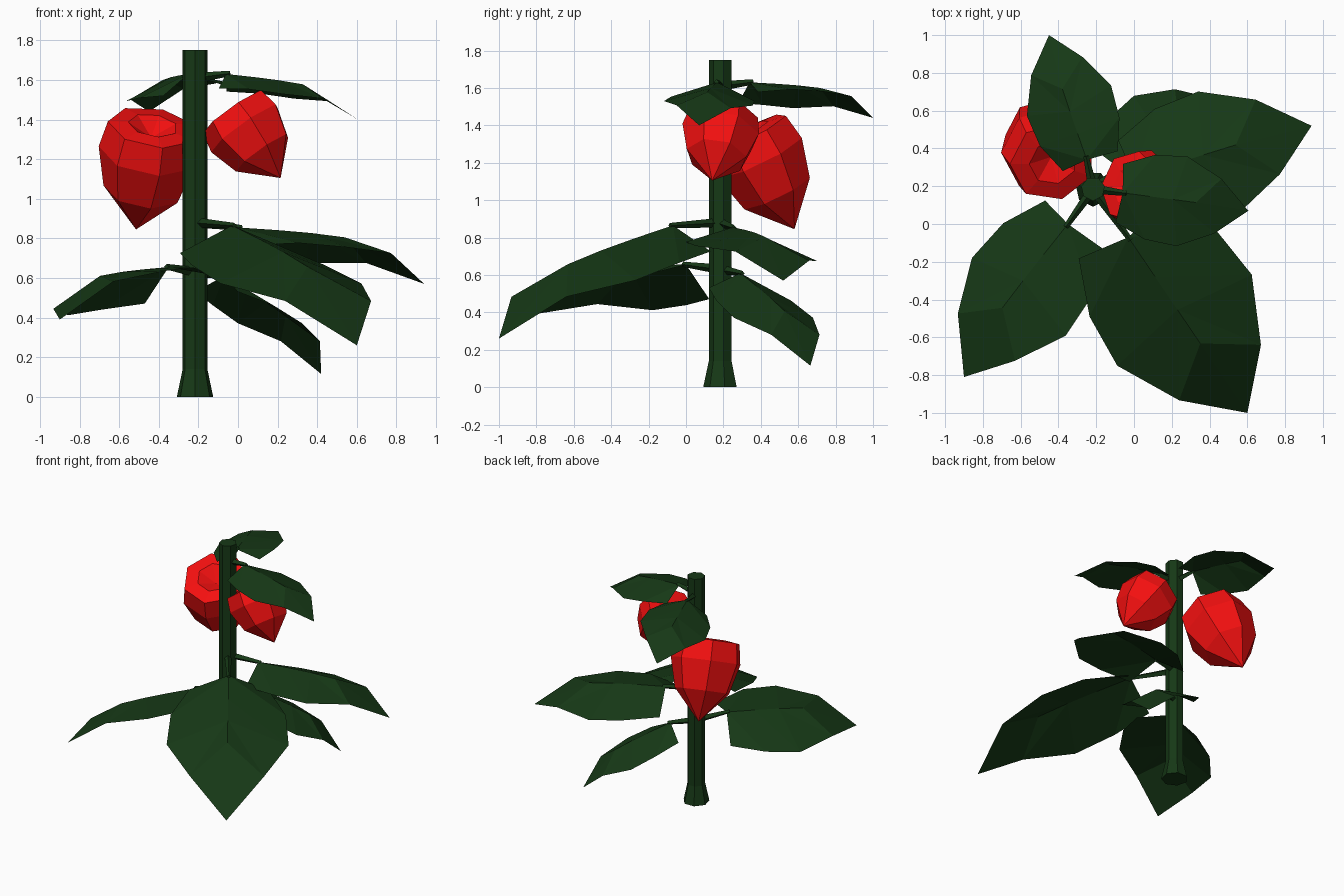
import bpy, math
from mathutils import Vector, Matrix

if "Cube" in bpy.data.objects:
    bpy.data.objects.remove(bpy.data.objects["Cube"])

STEM = Vector((-0.217, 0.186, 0))


def material(name, col):
    m = bpy.data.materials.new(name)
    m.diffuse_color = (*col, 1)
    m.use_nodes = True
    m.node_tree.nodes["Principled BSDF"].inputs["Base Color"].default_value = m.diffuse_color
    return m


GREEN = material("dark_green", (0.008, 0.04, 0.008))
RED = material("red", (0.9, 0.005, 0.005))


def make(name, verts, faces, mat):
    me = bpy.data.meshes.new(name)
    me.from_pydata([tuple(v) for v in verts], [], faces)
    me.materials.append(mat)
    ob = bpy.data.objects.new(name, me)
    bpy.context.collection.objects.link(ob)
    return ob


def lathe(name, start, end, profile, sides, mat, turn=0.0):
    """Revolve (distance, radius) pairs about the line from start to end."""
    axis = (end - start).normalized()
    rot = axis.to_track_quat('Z', 'Y')
    verts, rings, faces = [], [], []
    for d, r in profile:
        n = 1 if r == 0 else sides
        rings.append([len(verts) + i for i in range(n)])
        for i in range(n):
            a = turn + math.tau * i / sides
            verts.append(start + rot @ Vector((r * math.cos(a), r * math.sin(a), d)))
    for a, b in zip(rings, rings[1:]):
        for i in range(sides):
            j = (i + 1) % sides
            f = [a[i % len(a)], a[j % len(a)], b[j % len(b)], b[i % len(b)]]
            faces.append(list(dict.fromkeys(f)))
    if len(rings[0]) > 1:
        faces.append(rings[0][::-1])
    if len(rings[-1]) > 1:
        faces.append(rings[-1])
    return make(name, verts, faces, mat)


# Stem with a flared foot
lathe("stem", STEM, STEM + Vector((0, 0, 1.75)),
      [(0, 0.094), (0.14, 0.064), (1.75, 0.064)], 7, GREEN, math.pi / 2)

# Leaf template: chord from (0,0,0) to (1,0,0), folded along the midrib
MID = [(0, 0, 0), (0.2, 0, 0.045), (0.37, 0, 0.08), (0.546, 0, 0.109), (1, 0, 0)]
EDGE = [(0.014, 0.22, -0.116), (0.235, 0.318, -0.051),
        (0.475, 0.337, -0.005), (0.739, 0.205, 0.0585)]


def leaf(name, base, tip, roll, root_z):
    base, tip = Vector(base), Vector(tip)
    chord = tip - base
    x = chord.normalized()
    y = Vector((0, 0, 1)).cross(x).normalized()
    y = Matrix.Rotation(math.radians(roll), 3, x) @ y
    z = x.cross(y)
    pts = MID + EDGE + [(a, -b, c) for a, b, c in EDGE]
    verts = [base + (x * a + y * b + z * c) * chord.length for a, b, c in pts]
    faces = []
    for o, flip in ((5, False), (9, True)):
        for i in range(3):
            for f in ([i, i + 1, o + i + 1], [i, o + i + 1, o + i]):
                faces.append(f[::-1] if flip else f)
        f = [3, 4, o + 3]
        faces.append(f[::-1] if flip else f)
    make(name, verts, faces, GREEN)
    # Stalk joining the leaf to the stem
    root = STEM + Vector((0, 0, root_z))
    length = (base - root).length
    lathe(name + "_stalk", root, base,
          [(0, 0.026), (length + 0.02, 0.014)], 4, GREEN)


leaf("lower_leaf_left", (-0.35, 0.0, 0.655), (-0.90, -0.81, 0.39), 20, 0.63)
leaf("lower_leaf_back", (-0.07, 0.29, 0.61), (0.42, 0.665, 0.115), 0, 0.63)
leaf("middle_leaf_front", (-0.03, -0.07, 0.865), (0.60, -1.0, 0.26), 0, 0.88)
leaf("middle_leaf_right", (0.0, 0.25, 0.855), (0.94, 0.52, 0.57), -7, 0.88)
leaf("upper_leaf_back", (-0.25, 0.34, 1.63), (-0.45, 1.0, 1.44), -11, 1.61)
leaf("upper_leaf_right", (-0.06, 0.165, 1.63), (0.605, 0.07, 1.40), -3, 1.61)


# Fruits: dimpled top, broad shoulders, pointed bottom, tilted away from the stem
def fruit(name, top, tip, radius, turn):
    top, tip = Vector(top), Vector(tip)
    ln = (tip - top).length
    shape = [(0.1, 0), (-0.02, 0.5), (0.0, 0.9), (0.25, 1.0), (0.62, 0.78), (1, 0)]
    lathe(name, top, tip, [(t * ln, r * radius) for t, r in shape], 7, RED, turn)


fruit("large_fruit", (-0.43, 0.33, 1.36), (-0.515, 0.58, 0.845), 0.255, 0.3)
fruit("small_fruit", (-0.02, 0.2, 1.44), (0.215, 0.14, 1.105), 0.212, 0.9)
